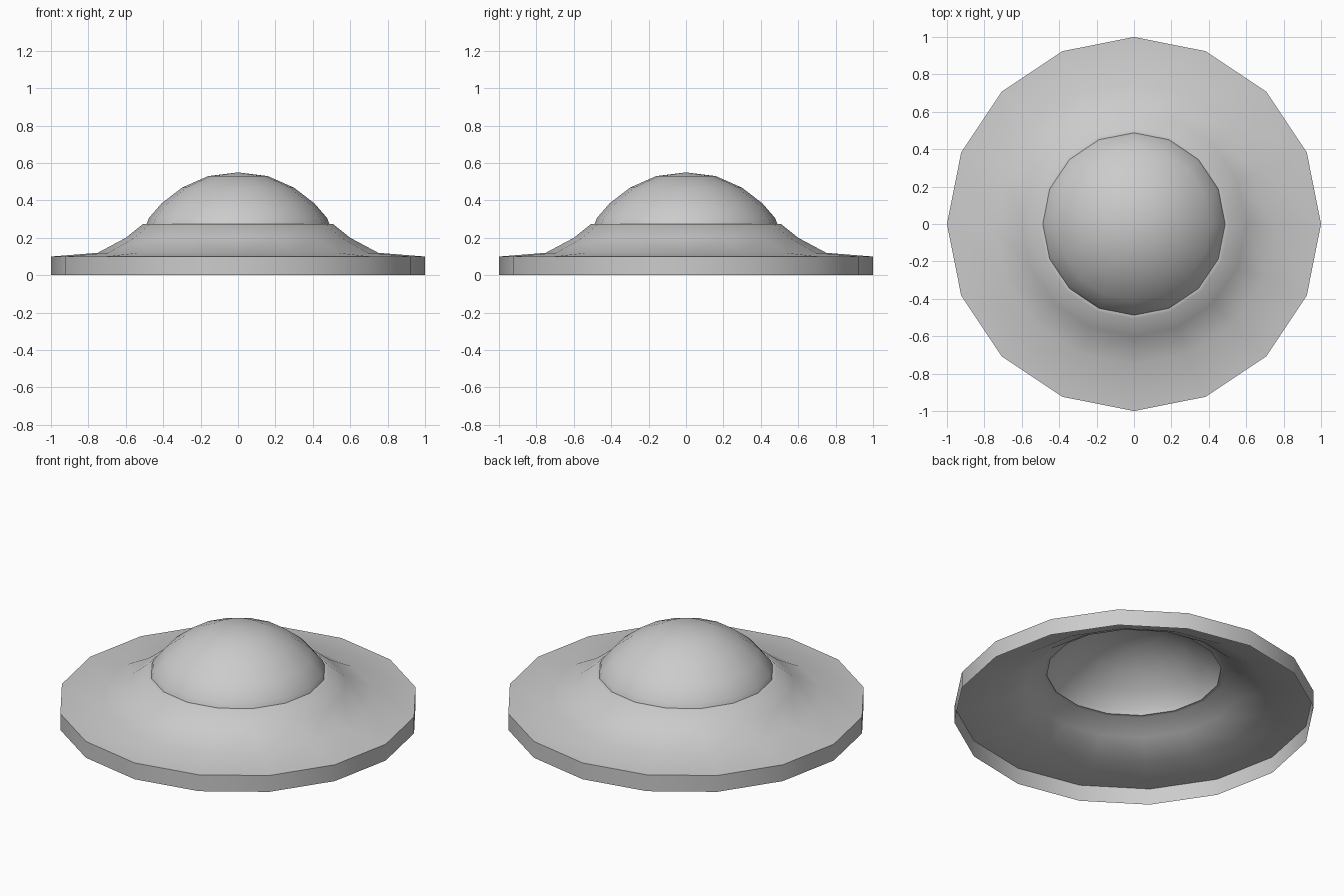
import bpy, bmesh
from math import radians, tau
from mathutils import Matrix

if "Cube" in bpy.data.objects:
    bpy.data.objects.remove(bpy.data.objects["Cube"])

SIDES = 16


def lathe(name, profile):
    """Revolve (radius, height) points around z as an open sheet."""
    bm = bmesh.new()
    verts = [bm.verts.new((r, 0, z)) for r, z in profile]
    edges = [bm.edges.new(pair) for pair in zip(verts, verts[1:])]
    bmesh.ops.spin(bm, geom=verts + edges, cent=(0, 0, 0), axis=(0, 0, 1),
                   angle=tau, steps=SIDES, use_merge=False)
    bmesh.ops.remove_doubles(bm, verts=bm.verts, dist=0.0005)
    bmesh.ops.recalc_face_normals(bm, faces=bm.faces)
    # Point the open sheet outward and upward
    if sum(f.normal.z * f.calc_area() for f in bm.faces) < 0:
        bmesh.ops.reverse_faces(bm, faces=bm.faces)
    mesh = bpy.data.meshes.new(name)
    bm.to_mesh(mesh)
    bm.free()
    obj = bpy.data.objects.new(name, mesh)
    bpy.context.collection.objects.link(obj)
    bpy.ops.object.select_all(action='DESELECT')
    obj.select_set(True)
    bpy.context.view_layer.objects.active = obj
    bpy.ops.object.shade_smooth_by_angle(angle=radians(40))
    return obj


# Hollow flared skirt: upright rim, shallow brim, rise to the dome opening
lathe("flared_base", [(1.0, 0.0), (1.0, 0.1), (0.75, 0.12),
                      (0.6, 0.2), (0.507, 0.275), (0.485, 0.275)])

# Spherical cap sitting in the opening
lathe("dome", [(0.488, 0.275), (0.477, 0.305), (0.41, 0.383), (0.3, 0.468),
               (0.16, 0.53), (0.0, 0.55)])
